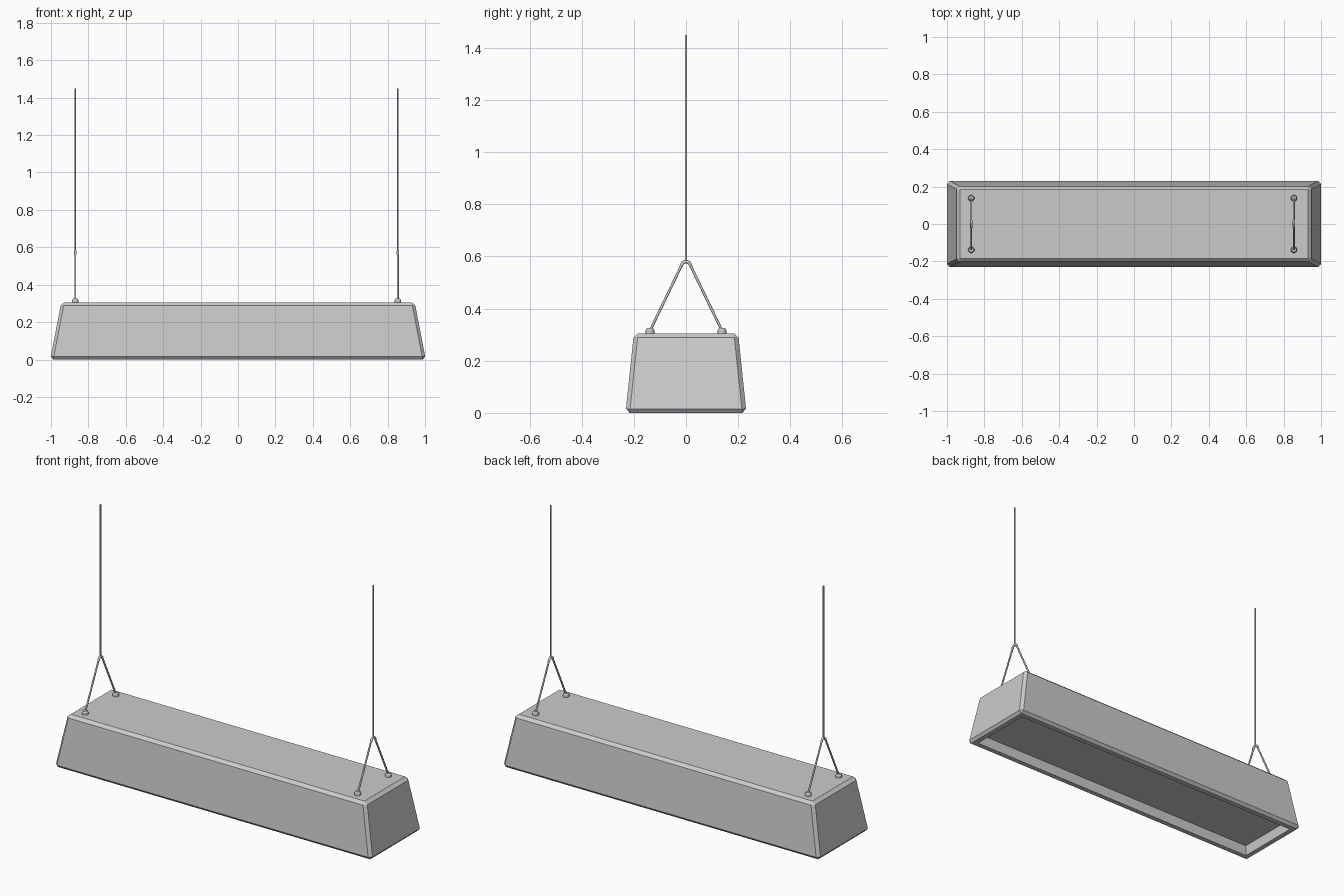
import bpy, bmesh, math

if "Cube" in bpy.data.objects:
    bpy.data.objects.remove(bpy.data.objects["Cube"])


def finish(name, bm, smooth=False):
    mesh = bpy.data.meshes.new(name)
    bmesh.ops.recalc_face_normals(bm, faces=bm.faces)
    bm.to_mesh(mesh)
    bm.free()
    obj = bpy.data.objects.new(name, mesh)
    bpy.context.collection.objects.link(obj)
    if smooth:
        select(obj)
        bpy.ops.object.shade_smooth_by_angle(angle=math.radians(40))
    return obj


def select(obj):
    bpy.ops.object.select_all(action='DESELECT')
    obj.select_set(True)
    bpy.context.view_layer.objects.active = obj


def tube(name, points, radius):
    # Round rod swept along a short path
    curve = bpy.data.curves.new(name, 'CURVE')
    curve.dimensions = '3D'
    curve.bevel_depth = radius
    curve.bevel_resolution = 2
    curve.use_fill_caps = True
    spline = curve.splines.new('POLY')
    spline.points.add(len(points) - 1)
    for p, co in zip(spline.points, points):
        p.co = (*co, 1)
    obj = bpy.data.objects.new(name, curve)
    bpy.context.collection.objects.link(obj)
    select(obj)
    bpy.ops.object.convert(target='MESH')
    bpy.ops.object.shade_smooth_by_angle(angle=math.radians(50))


# Tapered housing with chamfered edges
TOP = 0.305
bm = bmesh.new()
bmesh.ops.create_cube(bm, size=2)
for v in bm.verts:
    top = v.co.z > 0
    v.co = (v.co.x * (0.945 if top else 1.004),
            v.co.y * (0.2 if top else 0.232),
            TOP if top else 0)
bmesh.ops.bevel(bm, geom=bm.edges[:], offset=0.016, segments=1,
                profile=0.5, affect='EDGES')

# Recessed light panel in the underside
bm.normal_update()
bottom = min(bm.faces, key=lambda f: f.calc_center_median().z)
bmesh.ops.inset_region(bm, faces=[bottom], thickness=0.04)
panel = bmesh.ops.extrude_discrete_faces(bm, faces=[bottom])['faces'][0]
for v in panel.verts:
    v.co.z += 0.055
    v.co.x -= math.copysign(0.008, v.co.x)
    v.co.y -= math.copysign(0.008, v.co.y)
finish("lamp_housing", bm)

# Hanging hardware at both ends
for side, x in (("left", -0.87), ("right", 0.855)):
    for end, y in (("front", -0.138), ("back", 0.138)):
        bm = bmesh.new()
        for r1, r2, z, h in ((0.017, 0.017, TOP - 0.002, 0.014),
                             (0.017, 0.012, TOP + 0.012, 0.008)):
            ret = bmesh.ops.create_cone(bm, cap_ends=True, segments=16,
                                        radius1=r1, radius2=r2, depth=h)
            bmesh.ops.translate(bm, verts=ret['verts'], vec=(x, y, z + h / 2))
        finish(f"{side}_{end}_anchor", bm, True)
        tube(f"{side}_{end}_wire",
             [(x, y, TOP + 0.01), (x, math.copysign(0.016, y), 0.568)], 0.005)
    # Curved clip where the two wires meet
    arc = [(x, 0.018 * math.cos(a), 0.562 + 0.018 * math.sin(a))
           for a in (math.pi * i / 10 for i in range(11))]
    tube(f"{side}_clip", arc, 0.0065)
    tube(f"{side}_cable", [(x, 0, 0.575), (x, 0, 1.45)], 0.004)
